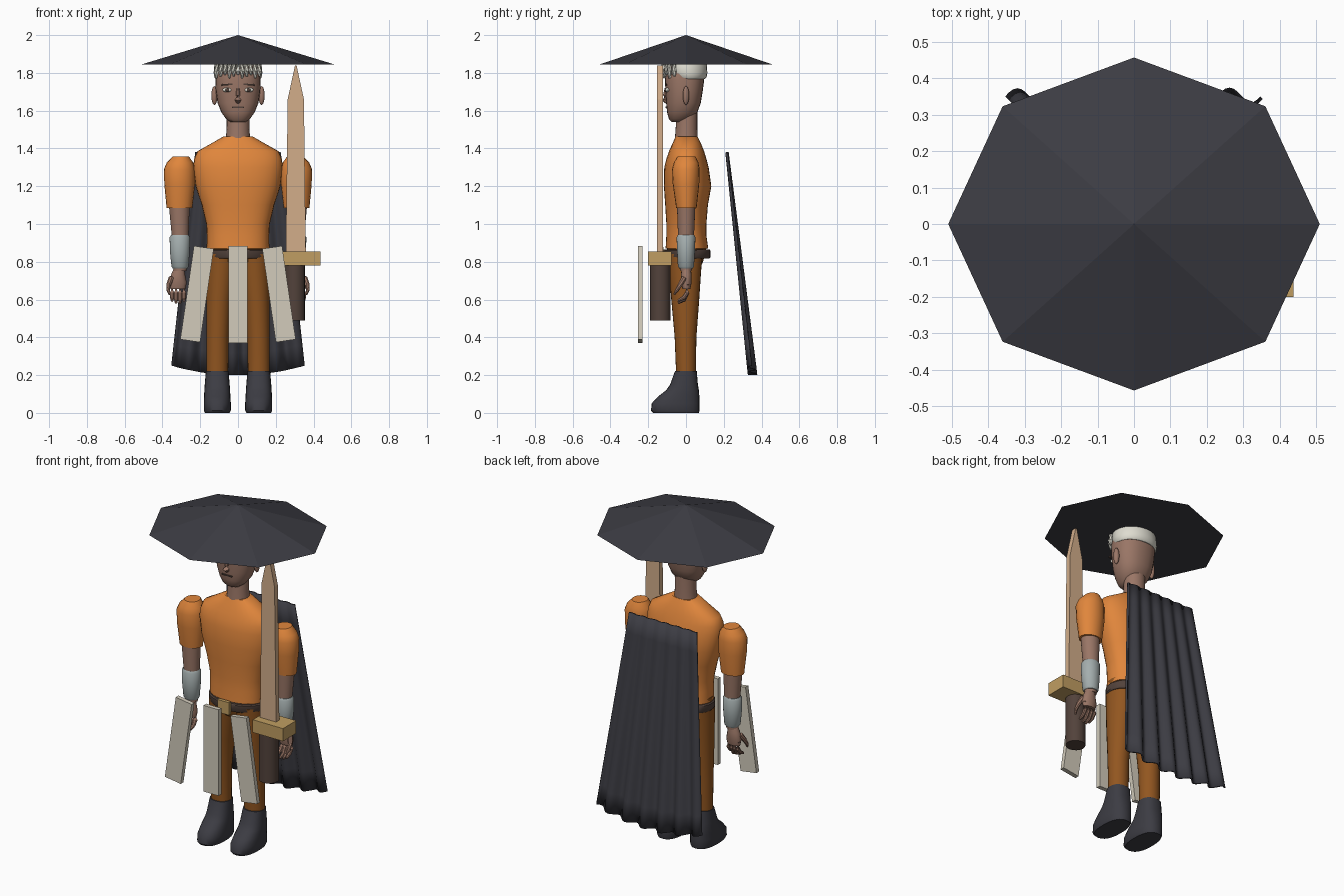
import bpy, bmesh, math
from mathutils import Vector, Matrix

if "Cube" in bpy.data.objects:
    bpy.data.objects.remove(bpy.data.objects["Cube"])


def mat(name, r, g, b):
    lin = lambda c: ((c / 255 + 0.055) / 1.055) ** 2.4
    m = bpy.data.materials.new(name)
    m.diffuse_color = (lin(r), lin(g), lin(b), 1)
    m.use_nodes = True
    m.node_tree.nodes["Principled BSDF"].inputs["Base Color"].default_value = m.diffuse_color
    return m


DARK = mat("charcoal", 60, 60, 67)
ORANGE = mat("orange cloth", 224, 134, 60)
PANTS = mat("brown cloth", 146, 86, 32)
SKIN = mat("skin", 154, 118, 102)
CREAM = mat("cream plate", 210, 203, 187)
HAIR = mat("pale hair", 222, 220, 208)
GOLD = mat("gold", 192, 158, 98)
TAN = mat("tan blade", 210, 173, 138)
GREY = mat("grey bracer", 164, 174, 174)
BROWN = mat("dark brown", 82, 66, 59)


def finish(name, bm, material, mirror=False, smooth=True):
    bmesh.ops.recalc_face_normals(bm, faces=bm.faces)
    me = bpy.data.meshes.new(name)
    bm.to_mesh(me)
    bm.free()
    ob = bpy.data.objects.new(name, me)
    bpy.context.collection.objects.link(ob)
    me.materials.append(material)
    if smooth:
        bpy.ops.object.select_all(action='DESELECT')
        ob.select_set(True)
        bpy.context.view_layer.objects.active = ob
        bpy.ops.object.shade_smooth_by_angle(angle=math.radians(40))
    if mirror:
        ob.modifiers.new("mirror", 'MIRROR')
    return ob


def skin_rings(bm, rings):
    """Bridge a list of vertex rings and cap both ends."""
    n = len(rings[0])
    for a, b in zip(rings, rings[1:]):
        for i in range(n):
            j = (i + 1) % n
            bm.faces.new((a[i], a[j], b[j], b[i]))
    bm.faces.new(rings[0])
    bm.faces.new(rings[-1])


def loft(name, secs, material, n=24, p=2.0, mirror=False):
    """Stack of horizontal sections given as z, x0, x1, y0, y1."""
    bm = bmesh.new()
    f = lambda c: math.copysign(abs(c) ** (2 / p), c)
    rings = []
    for z, x0, x1, y0, y1 in secs:
        ring = []
        for i in range(n):
            a = 2 * math.pi * i / n
            ring.append(bm.verts.new(((x0 + x1) / 2 + (x1 - x0) / 2 * f(math.cos(a)),
                                      (y0 + y1) / 2 + (y1 - y0) / 2 * f(math.sin(a)), z)))
        rings.append(ring)
    skin_rings(bm, rings)
    return finish(name, bm, material, mirror)


def tubes(name, paths, material, mirror=False, n=8):
    """Tapered round tubes along paths of (x, y, z, radius)."""
    bm = bmesh.new()
    for path in paths:
        pts = [Vector(q[:3]) for q in path]
        rings = []
        for k, c in enumerate(pts):
            d = pts[min(k + 1, len(pts) - 1)] - pts[max(k - 1, 0)]
            m = d.to_track_quat('Z', 'Y').to_matrix()
            rings.append([bm.verts.new(c + m @ Vector((path[k][3] * math.cos(2 * math.pi * i / n),
                                                       path[k][3] * math.sin(2 * math.pi * i / n), 0)))
                          for i in range(n)])
        skin_rings(bm, rings)
    return finish(name, bm, material, mirror)


def box(name, c, s, material, rot=0, mirror=False):
    """Box with centre, size and a tilt about the front axis."""
    bm = bmesh.new()
    m = Matrix.Translation(c) @ Matrix.Rotation(rot, 4, 'Y') @ Matrix.Diagonal((*s, 1))
    bmesh.ops.create_cube(bm, size=1, matrix=m)
    return finish(name, bm, material, mirror, False)


def ball(name, c, s, material, mirror=False):
    bm = bmesh.new()
    bmesh.ops.create_uvsphere(bm, u_segments=16, v_segments=10, radius=1,
                              matrix=Matrix.Translation(c) @ Matrix.Diagonal((*s, 1)))
    return finish(name, bm, material, mirror)


# Wide eight-sided hat
bm = bmesh.new()
bmesh.ops.create_cone(bm, cap_ends=True, segments=8, radius1=1, radius2=0, depth=0.155)
mn = min(abs(v.co.y) for v in bm.verts if v.co.z < 0)
bmesh.ops.transform(bm, verts=bm.verts, matrix=Matrix.Translation((0, 0, 1.9225)) @ Matrix.Diagonal((0.51, 0.457, 1, 1)))
finish("hat", bm, DARK, smooth=False)

# Head, ears, neck
loft("head", [(1.54, -.04, .04, -.075, -.005), (1.555, -.062, .062, -.09, .02), (1.59, -.088, .088, -.1, .06),
              (1.64, -.108, .108, -.105, .078), (1.70, -.117, .117, -.108, .088), (1.76, -.12, .12, -.112, .096),
              (1.84, -.117, .117, -.105, .1), (1.88, -.08, .08, -.07, .07)], SKIN, p=2.3)
ball("ears", (.125, 0, 1.68), (.016, .017, .05), SKIN, True)
loft("neck", [(1.44, -.066, .066, -.06, .062), (1.5, -.06, .06, -.055, .06), (1.6, -.06, .06, -.05, .06)], SKIN)

# Face details
ball("eyes", (.056, -.098, 1.71), (.027, .012, .012), HAIR, True)
ball("irises", (.056, -.108, 1.71), (.01, .006, .011), BROWN, True)
box("eyebrows", (.058, -.106, 1.738), (.058, .012, .008), BROWN, .08, True)
tubes("nose", [[(0, -.104, 1.72, .008), (0, -.11, 1.68, .012), (0, -.113, 1.66, .017), (0, -.1, 1.648, .014)]], SKIN)
box("mouth", (0, -.103, 1.618), (.066, .009, .007), BROWN)

# Hair cap with a straight fringe
loft("hair", [(1.768, -.118, .118, -.075, .1), (1.776, -.125, .125, -.085, .109), (1.80, -.129, .129, -.1, .113),
              (1.85, -.124, .124, -.112, .11), (1.90, -.09, .09, -.08, .08), (1.925, -.04, .04, -.04, .04)], HAIR)
fringe = []
for i in range(11):
    x = (i - 5) * .0225
    y = -.01 - .107 * math.sqrt(max(0, 1 - (x / .128) ** 2))
    fringe.append([(x, y, 1.86, .013), (x, y - .003, 1.81, .014), (x * 1.03, y, 1.772 + .009 * (i % 3), .006)])
tubes("fringe", fringe, HAIR, n=6)

# Shirt body
loft("shirt", [(.87, -.165, .165, -.108, .118), (.94, -.165, .165, -.104, .108), (1.0, -.168, .168, -.104, .108),
               (1.1, -.192, .192, -.11, .116), (1.2, -.225, .225, -.117, .134), (1.3, -.237, .237, -.115, .12),
               (1.345, -.232, .232, -.104, .108), (1.385, -.215, .215, -.09, .096), (1.43, -.135, .135, -.07, .078),
               (1.462, -.08, .08, -.055, .062)], ORANGE, n=32, p=2.3)

# Trousers
loft("hips", [(.76, -.13, .13, -.07, .07), (.80, -.16, .16, -.09, .09), (.893, -.168, .168, -.106, .114)], PANTS)
loft("trouser_legs", [(.2, .052, .168, -.052, .052), (.4, .05, .168, -.06, .055), (.6, .035, .168, -.078, .07),
                      (.75, .012, .168, -.09, .08), (.84, .005, .166, -.098, .088)], PANTS, mirror=True)

# Belt and buckle
loft("belt", [(.818, -.168, .168, -.118, .125), (.825, -.174, .174, -.123, .129), (.86, -.174, .174, -.123, .129),
              (.866, -.168, .168, -.118, .125)], BROWN, n=32)
box("buckle", (0, -.13, .842), (.075, .02, .075), GOLD)

# Boots
loft("boots", [(0, .045, .175, -.175, .068), (.012, .038, .181, -.185, .072), (.05, .038, .181, -.182, .072),
               (.085, .04, .18, -.15, .071), (.12, .042, .178, -.105, .068), (.15, .044, .176, -.084, .063),
               (.222, .05, .17, -.058, .057)], DARK, p=2.4, mirror=True)

# Arms
loft("sleeves", [(1.085, .242, .378, -.052, .056), (1.21, .228, .39, -.07, .07), (1.29, .228, .392, -.074, .072),
                 (1.325, .237, .377, -.064, .066), (1.358, .26, .345, -.045, .05)], ORANGE, n=20, mirror=True)
loft("forearms", [(.75, .272, .342, -.03, .03), (.93, .262, .35, -.042, .042), (1.1, .256, .366, -.048, .05)],
     SKIN, mirror=True)
loft("bracers", [(.765, .268, .345, -.036, .036), (.775, .262, .352, -.043, .042), (.85, .256, .36, -.047, .047),
                 (.93, .254, .362, -.05, .05), (.942, .262, .354, -.043, .043)], GREY, mirror=True)
loft("palms", [(.655, .278, .358, -.018, .022), (.69, .272, .364, -.028, .03), (.73, .28, .355, -.027, .03),
               (.77, .285, .338, -.022, .024)], SKIN, n=16, mirror=True)
fingers = [[(x, .006, .68, .013), (x, .006, .635, .012), (x, -.012, .598 + d, .011), (x, -.042, .582 + d, .007)]
           for x, d in ((.286, .012), (.307, 0), (.328, .002), (.349, .012))]
fingers.append([(.352, -.01, .715, .015), (.367, -.03, .68, .013), (.37, -.048, .65, .01), (.362, -.062, .628, .006)])
tubes("fingers", fingers, SKIN, True)

# Hanging skirt plates
box("front_plate", (0, -.242, .627), (.1, .026, .515), CREAM)
box("side_plates", (.217, -.242, .629), (.106, .026, .5), CREAM, -.145, True)

# Sword: blade, guard and grip
bm = bmesh.new()
outline = [(-.053, .85), (.053, .85), (.043, 1.66), (.004, 1.84), (-.004, 1.84), (-.043, 1.66)]
rings = [[bm.verts.new((.306 + x, y, z)) for x, z in outline] for y in (-.153, -.122)]
skin_rings(bm, rings)
finish("sword_blade", bm, TAN, smooth=False)
box("sword_guard", (.338, -.138, .817), (.2, .125, .076), GOLD)
loft("sword_grip", [(.49, .245, .355, -.19, -.082), (.79, .245, .355, -.19, -.082)], BROWN, n=16)

# Cape: folded sheet widening and leaning back toward the hem
bm = bmesh.new()
COLS, ROWS = 72, 10
grid = []
for r in range(ROWS + 1):
    t = r / ROWS
    row = []
    for c in range(COLS + 1):
        u = c / COLS
        s = 2 * u - 1
        drop = t * (1.13 + .05 * (1 - s * s))
        fold = math.sin(12 * math.pi * u) * (.004 + .016 * t)
        row.append(bm.verts.new((s * (.225 + .125 * t), .217 + .115 * drop + fold, 1.38 - drop)))
    grid.append(row)
for a, b in zip(grid, grid[1:]):
    for c in range(COLS):
        bm.faces.new((a[c], a[c + 1], b[c + 1], b[c]))
cape = finish("cape", bm, DARK)
solid = cape.modifiers.new("thickness", 'SOLIDIFY')
solid.thickness = .01
solid.offset = 0
